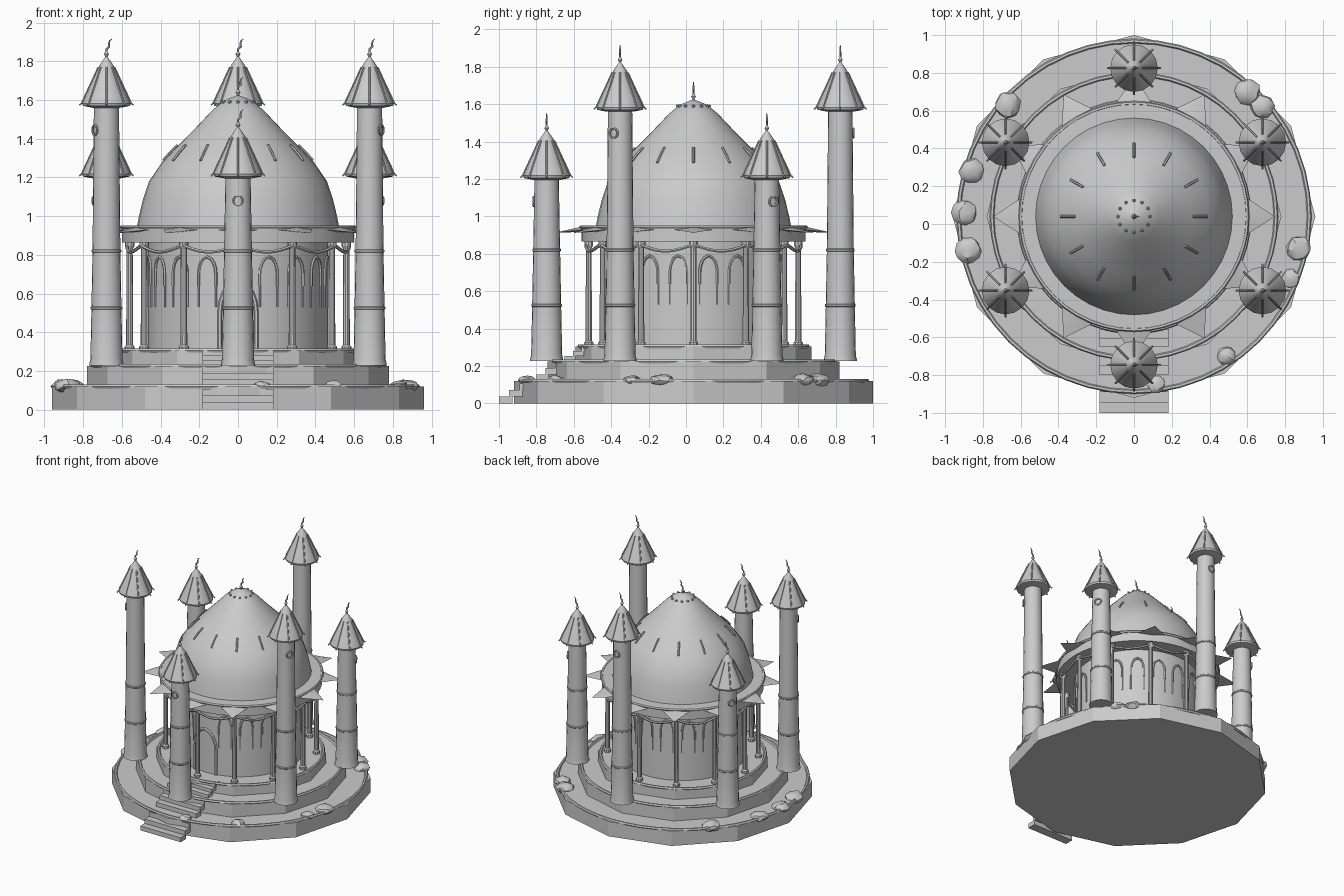
import bpy, bmesh, math, random
from mathutils import Vector, Matrix

if "Cube" in bpy.data.objects:
    bpy.data.objects.remove(bpy.data.objects["Cube"])

random.seed(4)
CY = 0.04                      # building axis sits slightly behind the origin
TAU = 2 * math.pi

stone = bpy.data.materials.new("grey_stone")
stone.diffuse_color = (0.6, 0.6, 0.6, 1)
stone.use_nodes = True
stone.node_tree.nodes["Principled BSDF"].inputs["Base Color"].default_value = stone.diffuse_color


def polar(r, a, z=0.0):
    return Vector((r * math.cos(a), CY + r * math.sin(a), z))


def finish(name, bm):
    bmesh.ops.recalc_face_normals(bm, faces=bm.faces)
    me = bpy.data.meshes.new(name)
    bm.to_mesh(me)
    bm.free()
    me.materials.append(stone)
    ob = bpy.data.objects.new(name, me)
    bpy.context.collection.objects.link(ob)
    return ob


def add_lathe(bm, profile, n, centre):
    """Revolve (radius, z) points; both ends are capped."""
    rings = [[bm.verts.new((centre[0] + max(r, 0.001) * math.cos(TAU * i / n),
                            centre[1] + max(r, 0.001) * math.sin(TAU * i / n), z))
              for i in range(n)] for r, z in profile]
    for lo, hi in zip(rings, rings[1:]):
        for i in range(n):
            j = (i + 1) % n
            bm.faces.new((lo[i], lo[j], hi[j], hi[i]))
    bm.faces.new(rings[0][::-1])
    bm.faces.new(rings[-1])


def lathe(name, profile, n, centre=(0, CY)):
    bm = bmesh.new()
    add_lathe(bm, profile, n, centre)
    return finish(name, bm)


def add_box(bm, size, matrix):
    bmesh.ops.create_cube(bm, size=1, matrix=matrix @ Matrix.Diagonal((*size, 1)))


def tubes(name, paths, radius, closed=False, taper=None):
    """Several round tubes in one object."""
    cu = bpy.data.curves.new(name, 'CURVE')
    cu.dimensions = '3D'
    cu.bevel_depth = radius
    cu.bevel_resolution = 1
    cu.use_fill_caps = True
    for path in paths:
        sp = cu.splines.new('POLY')
        sp.points.add(len(path) - 1)
        sp.use_cyclic_u = closed
        for i, p in enumerate(path):
            sp.points[i].co = (*p, 1)
            sp.points[i].radius = taper[i] if taper else 1
    cu.materials.append(stone)
    ob = bpy.data.objects.new(name, cu)
    bpy.context.collection.objects.link(ob)
    return ob


def circle(r, z, n=48):
    return [polar(r, TAU * i / n, z) for i in range(n)]


def finial(name, x, y, z, s=1.0):
    lathe(name + "_ball", [(0.012 * s, z - 0.012), (0.006, z + 0.008), (0.013 * s, z + 0.02),
                           (0.006, z + 0.033), (0, z + 0.036)], 10, (x, y))
    hook = [(0, 0.02), (0, 0.045), (0.014, 0.06), (0.013, 0.075), (0.017, 0.09), (0.029, 0.1)]
    tubes(name + "_hook", [[(x + dx * s, y, z + dz) for dx, dz in hook]], 0.006,
          taper=[1, 1, 1, 0.9, 0.6, 0.2])


# Terraces with a rounded trim along each top edge
for name, r, z0, z1, trim in (("lower_terrace", 0.96, 0, 0.12, 0.928),
                              ("middle_terrace", 0.78, 0.12, 0.225, 0.752),
                              ("upper_terrace", 0.63, 0.225, 0.305, 0.61)):
    lathe(name, [(r, z0), (r, z1)], 12)
    tubes(name + "_trim", [circle(trim, z1)], 0.012, closed=True)

# Flights of steps on the front
bm = bmesh.new()
for y0, depth, z0, rise in ((-1.0, 0.055, 0.0, 0.036), (-0.8, 0.05, 0.12, 0.035),
                            (-0.65, 0.045, 0.225, 0.028)):
    for k in range(3):
        y = y0 + depth * k
        add_box(bm, (0.365, depth * 1.3, rise),
                Matrix.Translation((0, y + depth * 0.65, z0 + rise * (k + 0.5))))
finish("front_steps", bm)

# Round hall and its dome
lathe("hall_wall", [(0.465, 0.3), (0.465, 0.88)], 48)
lathe("cornice", [(0.6, 0.865), (0.6, 0.935)], 48)
tubes("cornice_trim", [circle(0.6, 0.943)], 0.011, closed=True)
lathe("cornice_top", [(0.6, 0.93), (0.6, 0.95), (0.53, 0.952)], 48)
lathe("dome", [(0.525, 0.93), (0.512, 1.0), (0.49, 1.09), (0.46, 1.18), (0.395, 1.275),
               (0.315, 1.36), (0.22, 1.455), (0.13, 1.55), (0.075, 1.595), (0.03, 1.615),
               (0, 1.625)], 40)
finial("dome_finial", 0, CY, 1.62)

# Short raised ribs and a crown of beads on the dome
tubes("dome_ribs", [[polar(0.388, TAU * i / 12, 1.288), polar(0.35, TAU * i / 12, 1.332),
                     polar(0.312, TAU * i / 12, 1.368)] for i in range(12)], 0.007)
bm = bmesh.new()
for i in range(12):
    bmesh.ops.create_icosphere(bm, subdivisions=1, radius=0.01,
                               matrix=Matrix.Translation(polar(0.085, TAU * i / 12, 1.59)))
finish("dome_crown_beads", bm)

# Pointed leaves around the cornice
bm = bmesh.new()
for i in range(12):
    a = TAU * i / 12
    rad, tan = Vector((math.cos(a), math.sin(a), 0)), Vector((-math.sin(a), math.cos(a), 0))
    base = polar(0.585, a, 0.93)
    l, r = base + tan * 0.105, base - tan * 0.105
    tip = polar(0.745, a, 0.912)
    top, low = base + Vector((0, 0, 0.018)), base - Vector((0, 0, 0.012))
    v = [bm.verts.new(p) for p in (l, r, tip, top, low)]
    for f in ((0, 2, 3), (2, 1, 3), (0, 4, 2), (2, 4, 1), (0, 3, 1), (0, 1, 4)):
        bm.faces.new([v[k] for k in f])
finish("cornice_leaves", bm)

# Colonnade and hanging swags
bm = bmesh.new()
for i in range(12):
    p = polar(0.56, TAU * i / 12)
    add_lathe(bm, [(0.026, 0.3), (0.026, 0.325), (0.018, 0.335), (0.016, 0.83),
                   (0.025, 0.845), (0.025, 0.87)], 10, (p.x, p.y))
finish("colonnade", bm)
tubes("swags", [[polar(0.575, TAU * i / 120, 0.85 - 0.035 * abs(math.sin(math.pi * i / 10)))
                 for i in range(120)]], 0.009, closed=True)

# Pointed arches on the wall, with a larger doorway at the front
def arch(a0, half, z_leg, z_spring, z_top):
    side = [(half, z_leg)]
    for k in range(5):
        t = k / 4
        side.append((half * math.cos(t * math.pi / 2) ** 0.8 if k < 4 else 0,
                     z_spring + (z_top - z_spring) * (math.sin(t * math.pi / 2) * 0.75 + t * 0.25)))
    pts = side + [(-x, z) for x, z in side[-2::-1]]
    return [polar(0.468, a0 + x / 0.468, z) for x, z in pts]


tubes("wall_arches", [arch(-TAU / 4 + TAU * i / 18, 0.048, 0.64, 0.7, 0.79)
                      for i in range(1, 18)], 0.008)
tubes("arch_drips", [[polar(0.466, -TAU / 4 + TAU * i / 18 + s * 0.105, 0.66),
                      polar(0.466, -TAU / 4 + TAU * i / 18 + s * 0.105, 0.53)]
                     for i in range(1, 18) for s in (-1, 1)], 0.005)
tubes("doorway", [arch(-TAU / 4, 0.095, 0.3, 0.5, 0.66)], 0.012)


# Six towers, alternating short and tall
def tower(i):
    a = -TAU / 4 + TAU * i / 6
    h = 0.365 if i % 2 else 0.0
    c = polar(0.785, a)
    xy = (c.x, c.y)
    top = 1.2 + h
    name = "tower_%d" % (i + 1)
    lathe(name + "_shaft", [(0.09, 0.228), (0.083, 0.26), (0.078, 0.5), (0.072, 0.82),
                            (0.065, top)], 20, xy)
    for z, r in ((0.525, 0.078), (0.82, 0.073)):
        lathe(name + "_band", [(r, z - 0.008), (r + 0.004, z - 0.004), (r + 0.004, z + 0.004),
                               (r, z + 0.008)], 20, xy)
    lathe(name + "_roof", [(0.07, top - 0.005), (0.122, top + 0.005), (0.126, top + 0.018),
                           (0.108, top + 0.06), (0.075, top + 0.13), (0.036, top + 0.215),
                           (0.008, top + 0.255)], 16, xy)
    ribs = [[(c.x + r * math.cos(b), c.y + r * math.sin(b), top + z)
             for r, z in ((0.14, 0.008), (0.127, 0.02), (0.109, 0.06), (0.076, 0.13), (0.042, 0.205))]
            for b in [TAU * k / 8 for k in range(8)]]
    tubes(name + "_roof_ribs", ribs, 0.005)
    finial(name + "_finial", c.x, c.y, top + 0.252)
    # Round window facing outward
    out, side = Vector((math.cos(a), math.sin(a), 0)), Vector((-math.sin(a), math.cos(a), 0))
    wc = c + out * 0.07 + Vector((0, 0, top - 0.12))
    tubes(name + "_window", [[wc + side * 0.025 * math.cos(TAU * k / 14)
                              + Vector((0, 0, 0.025 * math.sin(TAU * k / 14)))
                              for k in range(14)]], 0.006, closed=True)


for i in range(6):
    tower(i)

# Rocks scattered on the rim of the lower terrace
bm = bmesh.new()
for x, y, r in ((0.6, 0.7, 0.068), (0.68, 0.62, 0.064), (-0.67, 0.63, 0.07), (-0.86, 0.28, 0.066),
                (-0.9, 0.06, 0.066), (-0.88, -0.14, 0.07), (0.87, -0.13, 0.066),
                (0.83, -0.29, 0.05), (0.49, -0.7, 0.05), (0.12, -0.85, 0.046)):
    m = (Matrix.Translation((x, y, 0.122)) @ Matrix.Diagonal((1, 1, 0.55, 1))
         @ Matrix.Rotation(random.uniform(0, 6), 4, 'Z'))
    rock = bmesh.ops.create_icosphere(bm, subdivisions=2, radius=r, matrix=m)
    for v in rock["verts"]:
        v.co += Vector([random.uniform(-0.08, 0.08) * r for _ in range(3)])
finish("rim_rocks", bm)

# Turn tubes into meshes and smooth the round parts
bpy.ops.object.select_all(action='SELECT')
bpy.context.view_layer.objects.active = bpy.data.objects["dome"]
bpy.ops.object.convert(target='MESH')
bpy.ops.object.shade_smooth_by_angle(angle=math.radians(28))
